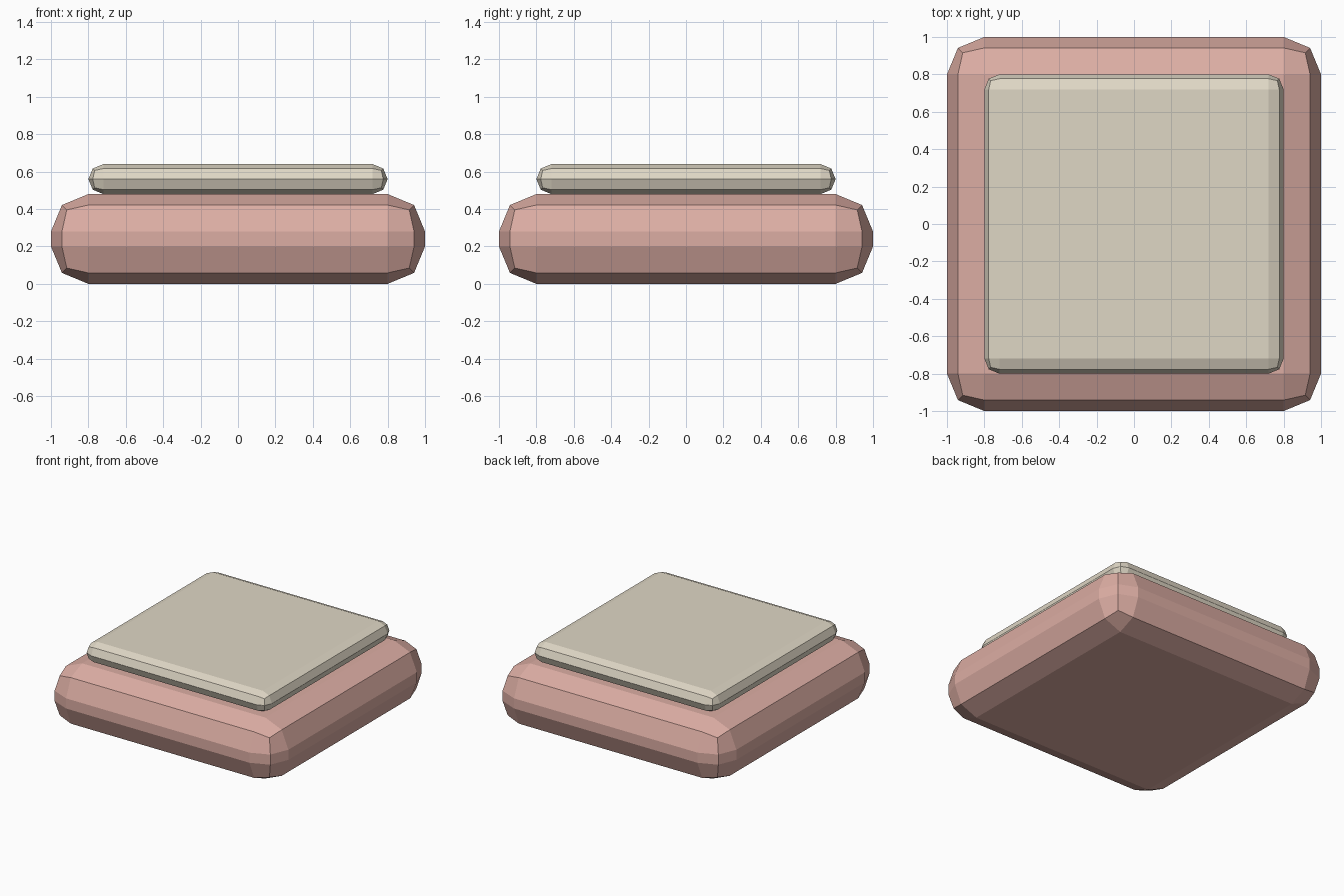
import bpy

if "Cube" in bpy.data.objects:
    bpy.data.objects.remove(bpy.data.objects["Cube"])


def rounded_slab(name, width, z0, z1, radius, color):
    """Square slab with two-segment rounded edges and flat faces."""
    bpy.ops.mesh.primitive_cube_add(size=1, location=(0, 0, (z0 + z1) / 2))
    ob = bpy.context.object
    ob.name = name
    ob.scale = (width, width, z1 - z0)
    bpy.ops.object.transform_apply(location=False, rotation=False, scale=True)
    bevel = ob.modifiers.new("rounding", 'BEVEL')
    bevel.width = radius
    bevel.segments = 2
    bevel.limit_method = 'NONE'
    mat = bpy.data.materials.new(name + "_color")
    mat.diffuse_color = color
    mat.use_nodes = True
    mat.node_tree.nodes["Principled BSDF"].inputs["Base Color"].default_value = mat.diffuse_color
    ob.data.materials.append(mat)
    return ob


# Thick lower cushion
rounded_slab("base_cushion", 2.0, 0.0, 0.48, 0.2, (0.72, 0.42, 0.37, 1))
# Thin upper pad, fully rounded at the rim
rounded_slab("top_pad", 1.6, 0.48, 0.64, 0.0799, (0.74, 0.68, 0.56, 1))
